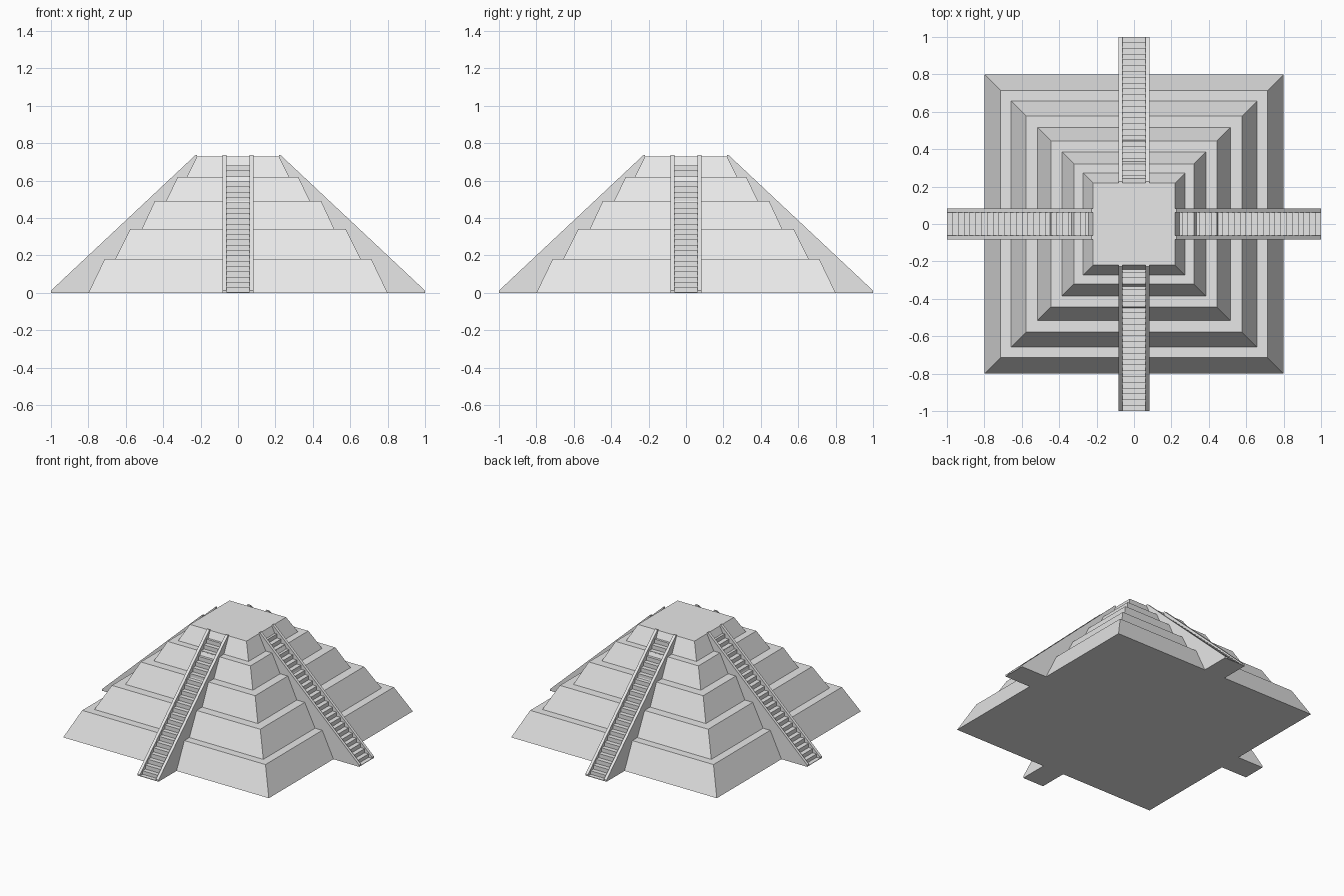
import bpy
import bmesh
from math import pi
from mathutils import Matrix

cube = bpy.data.objects.get("Cube")
if cube:
    bpy.data.objects.remove(cube, do_unlink=True)

# Single stone colour
GREY = (0.8, 0.8, 0.8, 1.0)
stone = bpy.data.materials.new("grey stone")
stone.use_nodes = True
stone.diffuse_color = GREY
stone.node_tree.nodes["Principled BSDF"].inputs["Base Color"].default_value = GREY


def finish(bm, name, turn=0.0):
    bmesh.ops.recalc_face_normals(bm, faces=bm.faces)
    bm.transform(Matrix.Rotation(turn, 4, "Z"))
    mesh = bpy.data.meshes.new(name)
    bm.to_mesh(mesh)
    bm.free()
    mesh.materials.append(stone)
    bpy.context.collection.objects.link(bpy.data.objects.new(name, mesh))


def terrace(name, low, high, z0, z1):
    """Square block with sloping sides."""
    bm = bmesh.new()
    bmesh.ops.create_cube(bm, size=2)
    for v in bm.verts:
        half, z = (high, z1) if v.co.z > 0 else (low, z0)
        v.co = (v.co.x * half, v.co.y * half, z)
    finish(bm, name)


def extruded(name, profile, x0, x1, turn):
    """Side profile of (outward distance, height) points, extruded across x."""
    bm = bmesh.new()
    face = bm.faces.new([bm.verts.new((x0, -d, z)) for d, z in profile])
    new = bmesh.ops.extrude_face_region(bm, geom=[face])["geom"]
    bmesh.ops.translate(bm, vec=(x1 - x0, 0, 0),
                        verts=[g for g in new if isinstance(g, bmesh.types.BMVert)])
    finish(bm, name, turn)


# Five stacked terraces: lower half width, upper half width, top height
levels = [(0.80, 0.713, 0.18), (0.657, 0.577, 0.34), (0.515, 0.445, 0.49),
          (0.385, 0.322, 0.62), (0.274, 0.22, 0.728)]
base = 0.0
for i, (low, high, top) in enumerate(levels):
    terrace(f"terrace_{i + 1}", low, high, base, top)
    base = top

# Stair side profiles
STEPS, RUN, RISE, FIRST = 25, 0.031, 0.0284, 0.972
rail = [(0.76, 0), (1.0, 0), (1.0, 0.012), (0.228, 0.736), (0.22, 0.736), (0.2, 0.6)]
flight = [(0.76, 0), (1.0, 0), (1.0, 0.004), (FIRST, 0.004)]
for i in range(STEPS):
    d, z = FIRST - i * RUN, (i + 1) * RISE
    flight += [(d, z), (d - RUN, z)]
flight.append((0.19, 0.6))

# One staircase with two side rails on each face
for k, side in enumerate(("front", "left", "back", "right")):
    turn = k * pi / 2
    extruded(f"{side}_steps", flight, -0.062, 0.062, turn)
    extruded(f"{side}_stair_rail_a", rail, -0.082, -0.062, turn)
    extruded(f"{side}_stair_rail_b", rail, 0.062, 0.082, turn)
